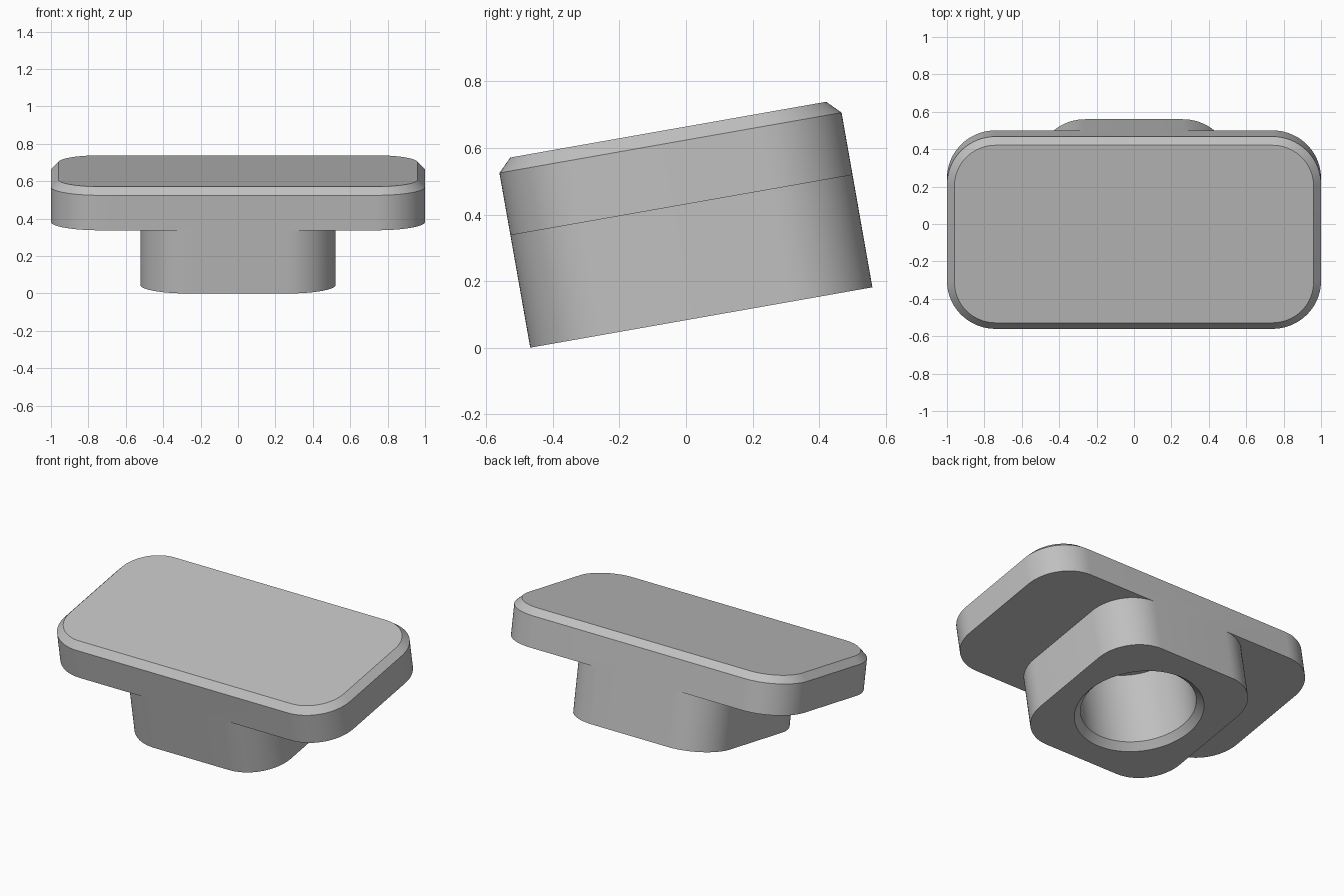
import bpy, bmesh, math

cube = bpy.data.objects.get("Cube")
if cube:
    bpy.data.objects.remove(cube, do_unlink=True)

DEPTH = 1.044           # shared depth of plate and stem
RADIUS = 0.26           # plan corner radius
CHAMFER = 0.04
PLATE_Z, TOP_Z = 0.343, 0.573
TILT = math.radians(10)

grey = bpy.data.materials.new("plain_grey")
grey.use_nodes = True
grey.diffuse_color = (0.53, 0.53, 0.53, 1)
grey.node_tree.nodes["Principled BSDF"].inputs["Base Color"].default_value = grey.diffuse_color


def rounded_rect(width, depth, radius, steps=20):
    points = []
    for i, (sx, sy) in enumerate(((1, 1), (-1, 1), (-1, -1), (1, -1))):
        cx, cy = sx * (width / 2 - radius), sy * (depth / 2 - radius)
        for k in range(steps + 1):
            a = math.pi / 2 * (i + k / steps)
            points.append((cx + radius * math.cos(a), cy + radius * math.sin(a)))
    return points


def circle(radius, steps=96):
    return [(radius * math.cos(2 * math.pi * k / steps),
             radius * math.sin(2 * math.pi * k / steps)) for k in range(steps)]


def loft(name, sections):
    """Closed solid through (outline, z) sections, bottom to top."""
    bm = bmesh.new()
    rings = [[bm.verts.new((x, y, z)) for x, y in outline] for outline, z in sections]
    n = len(rings[0])
    for low, high in zip(rings, rings[1:]):
        for k in range(n):
            j = (k + 1) % n
            bm.faces.new((low[k], low[j], high[j], high[k]))
    bm.faces.new(rings[0][::-1])
    bm.faces.new(rings[-1])
    bmesh.ops.recalc_face_normals(bm, faces=bm.faces[:])
    mesh = bpy.data.meshes.new(name)
    bm.to_mesh(mesh)
    bm.free()
    mesh.materials.append(grey)
    obj = bpy.data.objects.new(name, mesh)
    bpy.context.collection.objects.link(obj)
    return obj


def combine(target, other, operation):
    bpy.ops.object.select_all(action="DESELECT")
    bpy.context.view_layer.objects.active = target
    target.select_set(True)
    mod = target.modifiers.new(operation.lower(), "BOOLEAN")
    mod.object, mod.operation, mod.solver = other, operation, "EXACT"
    bpy.ops.object.modifier_apply(modifier=mod.name)
    bpy.data.objects.remove(other, do_unlink=True)


# Wide top plate with a chamfered upper rim
body = loft("plate_with_stem", [
    (rounded_rect(2, DEPTH, RADIUS), PLATE_Z),
    (rounded_rect(2, DEPTH, RADIUS), TOP_Z - CHAMFER),
    (rounded_rect(2 - 2 * CHAMFER, DEPTH - 2 * CHAMFER, RADIUS - CHAMFER), TOP_Z)])

# Square stem, flush with the plate front and back
outline = rounded_rect(DEPTH, DEPTH, RADIUS)
combine(body, loft("stem", [(outline, 0), (outline, PLATE_Z + 0.06)]), "UNION")

# Blind round bore with a chamfered mouth
bore = 0.335
combine(body, loft("bore_cutter", [
    (circle(bore + 2 * CHAMFER), -CHAMFER), (circle(bore), CHAMFER),
    (circle(bore), 0.525)]), "DIFFERENCE")

# Merge coplanar faces left by the joins
bm = bmesh.new()
bm.from_mesh(body.data)
bmesh.ops.remove_doubles(bm, verts=bm.verts[:], dist=1e-5)
bmesh.ops.dissolve_limit(bm, angle_limit=math.radians(0.5),
                         verts=bm.verts[:], edges=bm.edges[:])
bm.to_mesh(body.data)
bm.free()

# Lean the whole piece so that its front edge is lowest
body.rotation_euler.x = TILT
body.location = (0, 0.046, DEPTH / 2 * math.sin(TILT))
body.select_set(True)
bpy.context.view_layer.objects.active = body
bpy.ops.object.shade_smooth_by_angle(angle=math.radians(30))
